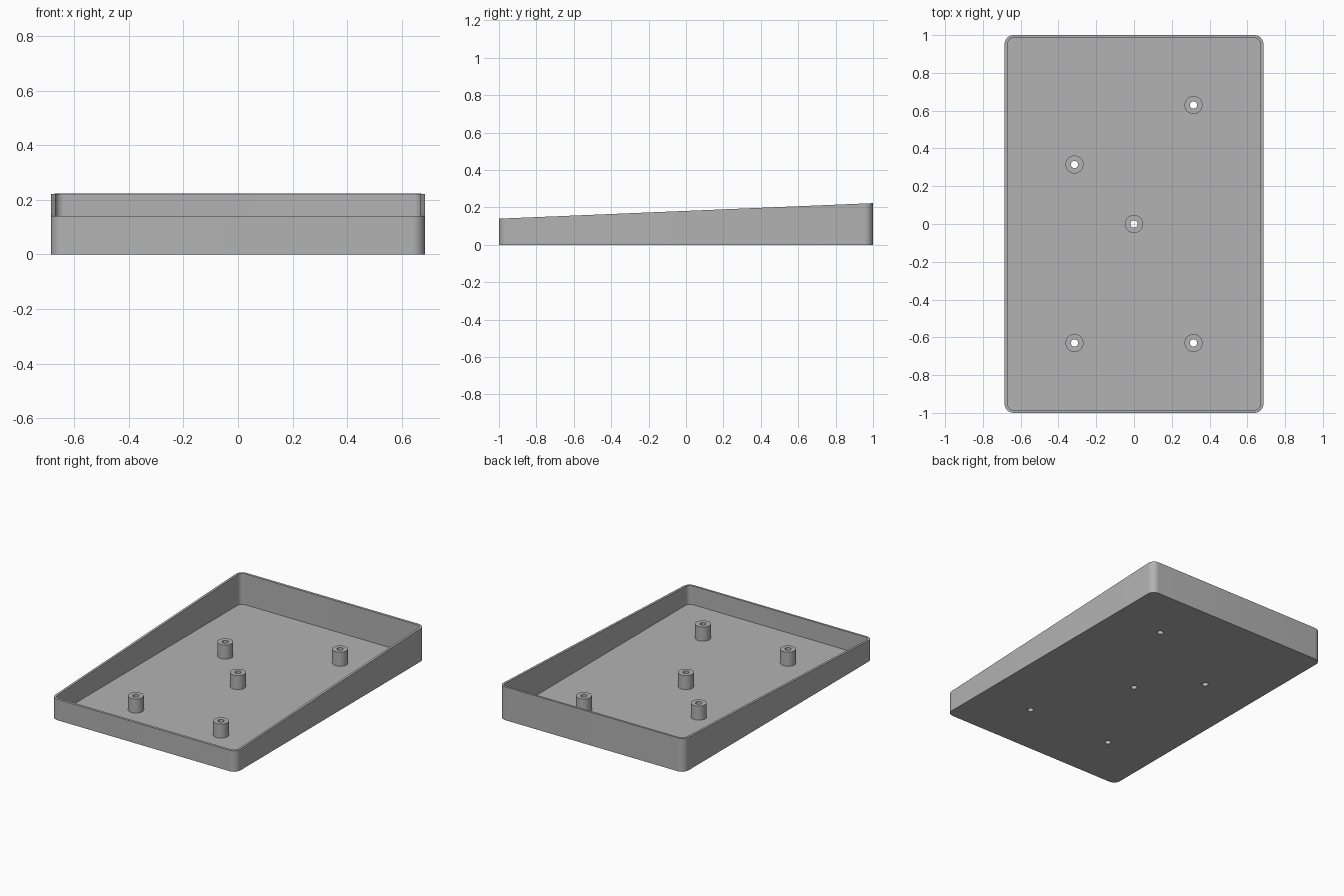
import bpy, bmesh
from math import sin, cos, pi, radians

cube = bpy.data.objects.get("Cube")
if cube:
    bpy.data.objects.remove(cube)

HALF_X, HALF_Y = 0.685, 1.0
WALL = 0.0157
FLOOR = 0.0157
CORNER = 0.047
FRONT_H, BACK_H = 0.14, 0.223
POST_R, BORE_R, POST_TOP = 0.048, 0.0195, 0.11
POSTS = [(-0.315, -0.63), (0.315, -0.63), (0, 0), (-0.315, 0.315), (0.315, 0.63)]
CORNER_STEPS, ROUND_STEPS = 10, 32

grey = bpy.data.materials.new("matte_grey")
grey.use_nodes = True
grey.diffuse_color = (0.45, 0.45, 0.45, 1)
grey.node_tree.nodes["Principled BSDF"].inputs["Base Color"].default_value = grey.diffuse_color


def rim_height(y):
    return FRONT_H + (BACK_H - FRONT_H) * (y + HALF_Y) / (2 * HALF_Y)


def rounded_rect(inset):
    """Outline points of the tray, moved inwards by inset."""
    r = CORNER - inset
    pts = []
    for i, (sx, sy) in enumerate([(1, 1), (-1, 1), (-1, -1), (1, -1)]):
        for k in range(CORNER_STEPS + 1):
            a = (i + k / CORNER_STEPS) * pi / 2
            pts.append((sx * (HALF_X - CORNER) + r * cos(a),
                        sy * (HALF_Y - CORNER) + r * sin(a)))
    return pts


def circle(cx, cy, r):
    return [(cx + r * cos(2 * pi * k / ROUND_STEPS), cy + r * sin(2 * pi * k / ROUND_STEPS))
            for k in range(ROUND_STEPS)]


def add_ring(bm, pts, height):
    """Closed loop of vertices; height is a function of y."""
    verts = [bm.verts.new((x, y, height(y))) for x, y in pts]
    edges = [bm.edges.new((verts[i - 1], verts[i])) for i in range(len(verts))]
    return verts, edges


def skin(bm, a, b):
    for i in range(len(a)):
        bm.faces.new((a[i - 1], a[i], b[i], b[i - 1]))


def level(z):
    return lambda y: z


def finish(bm, name):
    mesh = bpy.data.meshes.new(name)
    bm.to_mesh(mesh)
    bm.free()
    mesh.materials.append(grey)
    obj = bpy.data.objects.new(name, mesh)
    bpy.context.collection.objects.link(obj)
    bpy.ops.object.select_all(action='DESELECT')
    obj.select_set(True)
    bpy.context.view_layer.objects.active = obj
    bpy.ops.object.shade_smooth_by_angle(angle=radians(35))
    return obj


# Tray: sloping thin walls around a flat floor with openings for the posts
bm = bmesh.new()
outer, inner = rounded_rect(0), rounded_rect(WALL)
rings = [add_ring(bm, outer, level(0)), add_ring(bm, outer, rim_height),
         add_ring(bm, inner, rim_height), add_ring(bm, inner, level(FLOOR))]
for (a, _), (b, _) in zip(rings, rings[1:]):
    skin(bm, a, b)
for edges, z, radius, up in [(rings[0][1], 0, BORE_R, -1), (rings[3][1], FLOOR, POST_R, 1)]:
    border = list(edges)
    for x, y in POSTS:
        border += add_ring(bm, circle(x, y, radius), level(z))[1]
    bmesh.ops.triangle_fill(bm, use_beauty=True, edges=border, normal=(0, 0, up))
bmesh.ops.recalc_face_normals(bm, faces=bm.faces)
bottom = min(bm.faces, key=lambda f: f.calc_center_median().z)
if bottom.normal.z > 0:
    bmesh.ops.reverse_faces(bm, faces=bm.faces)
finish(bm, "tray")

# Posts: hollow standoffs whose bore runs through the floor
for n, (x, y) in enumerate(POSTS, 1):
    bm = bmesh.new()
    profile = [(POST_R, FLOOR), (POST_R, POST_TOP), (BORE_R, POST_TOP), (BORE_R, 0)]
    rings = [add_ring(bm, circle(x, y, r), level(z))[0] for r, z in profile]
    for a, b in zip(rings, rings[1:]):
        skin(bm, a, b)
    finish(bm, f"post_{n}")
